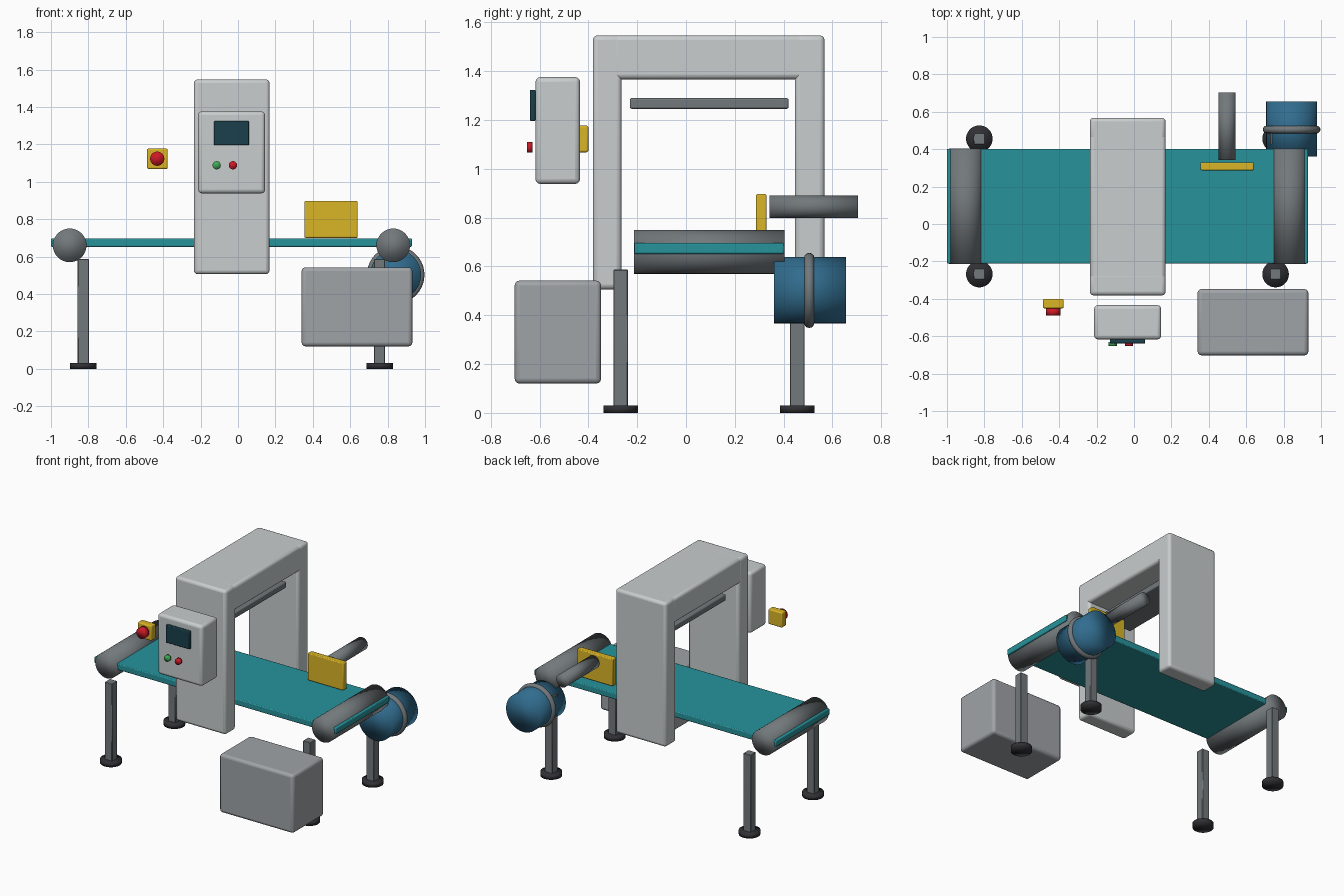
import bpy
import math

if "Cube" in bpy.data.objects:
    bpy.data.objects.remove(bpy.data.objects["Cube"])


def material(name, rgb):
    m = bpy.data.materials.new(name)
    m.diffuse_color = (*rgb, 1)
    m.use_nodes = True
    m.node_tree.nodes["Principled BSDF"].inputs["Base Color"].default_value = m.diffuse_color
    return m


LIGHT = material("light grey paint", (0.58, 0.61, 0.61))
MID = material("cabinet grey", (0.35, 0.37, 0.39))
STEEL = material("steel", (0.17, 0.19, 0.20))
RUBBER = material("rubber", (0.03, 0.03, 0.035))
TEAL = material("belt teal", (0.02, 0.29, 0.33))
BLUE = material("motor blue", (0.03, 0.15, 0.27))
YELLOW = material("safety yellow", (0.70, 0.46, 0.02))
RED = material("signal red", (0.60, 0.01, 0.02))
GREEN = material("signal green", (0.05, 0.40, 0.09))
GLASS = material("screen glass", (0.01, 0.05, 0.07))


def box(name, x, y, z, mat, bevel=0.0, segments=3):
    """Box from (min, max) ranges on each axis."""
    bpy.ops.mesh.primitive_cube_add(size=1, location=[sum(r) / 2 for r in (x, y, z)])
    ob = bpy.context.object
    ob.name = name
    ob.scale = [r[1] - r[0] for r in (x, y, z)]
    bpy.ops.object.transform_apply(location=False, rotation=False, scale=True)
    ob.data.materials.append(mat)
    if bevel:
        mod = ob.modifiers.new("rounded edges", 'BEVEL')
        mod.width = bevel
        mod.segments = segments
        bpy.ops.object.shade_smooth_by_angle(angle=math.radians(35))
    return ob


def cylinder(name, radius, start, end, mat, axis='Y', u=0.0, v=0.0):
    """Soft-shaded cylinder; (u, v) is (x, z) for axis Y and (x, y) for axis Z."""
    mid = (start + end) / 2
    loc = (u, mid, v) if axis == 'Y' else (u, v, mid)
    rot = (math.pi / 2, 0, 0) if axis == 'Y' else (0, 0, 0)
    bpy.ops.mesh.primitive_cylinder_add(vertices=32, radius=radius, depth=end - start,
                                        location=loc, rotation=rot)
    ob = bpy.context.object
    ob.name = name
    bpy.ops.object.shade_smooth()
    ob.data.materials.append(mat)
    return ob


# Conveyor belt and end rollers
box("conveyor_belt", (-1.0, 0.93), (-0.212, 0.402), (0.652, 0.697), TEAL, 0.006, 2)
for side, x in (("left", -0.90), ("right", 0.83)):
    cylinder(side + "_roller", 0.09, -0.214, 0.404, STEEL, 'Y', x, 0.66)

# Legs with round feet
for side, x in (("left", -0.827), ("right", 0.757)):
    for end, y in (("front", -0.268), ("back", 0.456)):
        box(f"{end}_{side}_leg", (x - 0.03, x + 0.03), (y - 0.03, y + 0.03),
            (0.02, 0.587), STEEL, 0.003, 1)
        cylinder(f"{end}_{side}_foot", 0.071, 0.0, 0.031, RUBBER, 'Z', x, y)

# Scanner gantry: two columns, a bridge and the sensor bar under it
GX = (-0.236, 0.169)
box("gantry_front_column", GX, (-0.382, -0.264), (0.506, 1.547), LIGHT, 0.02)
box("gantry_back_column", GX, (0.446, 0.568), (0.506, 1.547), LIGHT, 0.02)
box("gantry_bridge", GX, (-0.30, 0.485), (1.367, 1.547), LIGHT, 0.02)
box("sensor_bar", (-0.16, 0.092), (-0.23, 0.42), (1.246, 1.29), STEEL, 0.008)

# Control panel with screen and buttons
box("control_panel", (-0.213, 0.145), (-0.617, -0.434), (0.938, 1.376), LIGHT, 0.02)
box("panel_screen", (-0.129, 0.06), (-0.64, -0.617), (1.196, 1.324), GLASS, 0.005, 2)
for name, x, mat in (("green_button", -0.114, GREEN), ("red_button", -0.027, RED)):
    cylinder(name, 0.022, -0.652, -0.63, mat, 'Y', x, 1.088)

# Emergency stop
box("stop_button_box", (-0.486, -0.376), (-0.451, -0.4), (1.068, 1.177), YELLOW, 0.008)
cylinder("stop_button", 0.038, -0.49, -0.451, RED, 'Y', -0.432, 1.123)

# Drive motor with its flange ring
cylinder("drive_motor", 0.136, 0.36, 0.655, BLUE, 'Y', 0.843, 0.502)
bpy.ops.mesh.primitive_torus_add(major_radius=0.133, minor_radius=0.021, major_segments=40,
                                 minor_segments=12, location=(0.843, 0.505, 0.502),
                                 rotation=(math.pi / 2, 0, 0))
ring = bpy.context.object
ring.name = "motor_flange_ring"
bpy.ops.object.shade_smooth()
ring.data.materials.append(STEEL)

# Reject pusher: plate and ram
box("pusher_plate", (0.355, 0.64), (0.287, 0.33), (0.70, 0.897), YELLOW, 0.006, 2)
cylinder("pusher_ram", 0.046, 0.343, 0.704, STEEL, 'Y', 0.498, 0.845)

# Electrical cabinet
box("electrical_cabinet", (0.34, 0.932), (-0.702, -0.348), (0.12, 0.542), MID, 0.02)
